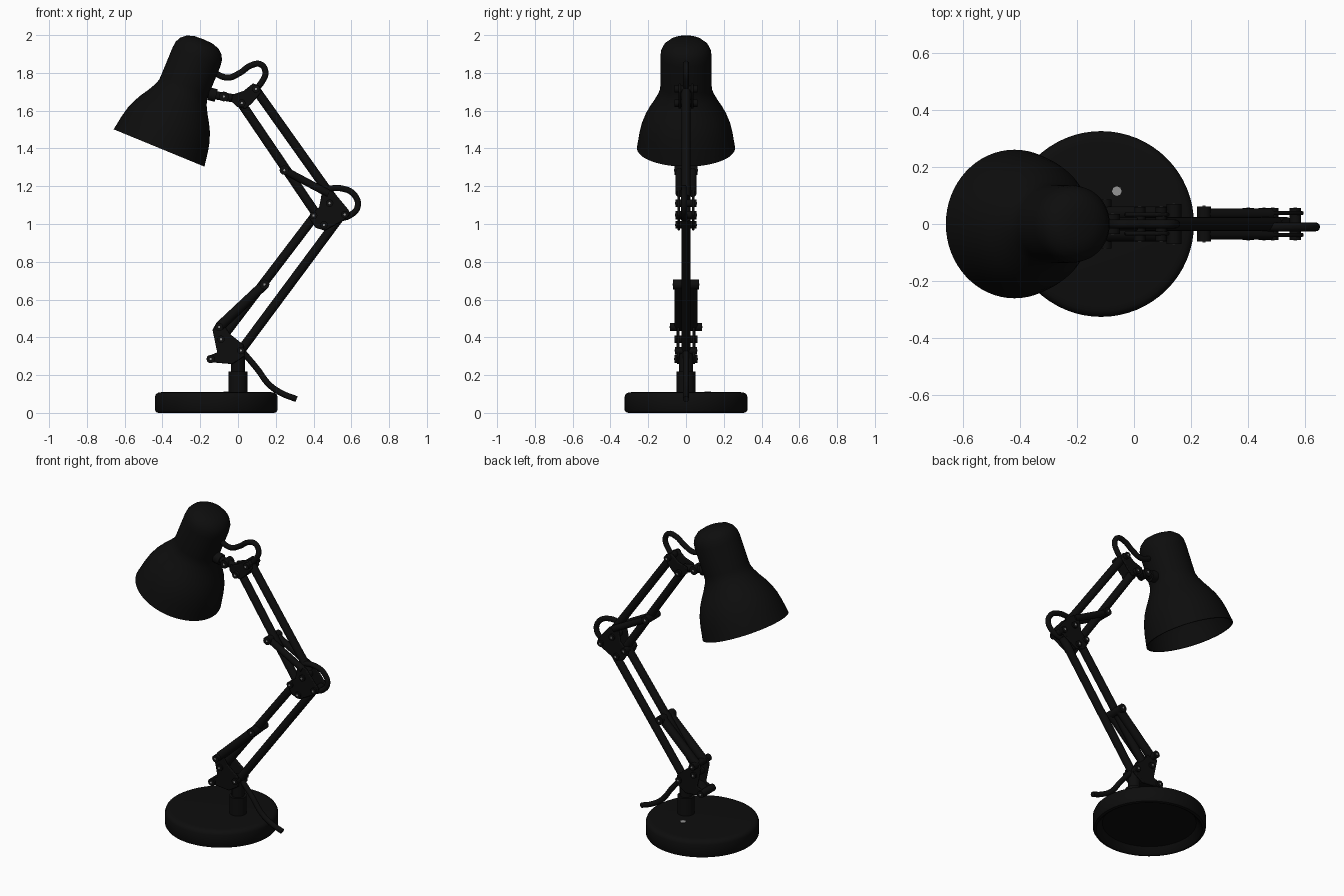
import bpy, bmesh, math
from mathutils import Vector

cube = bpy.data.objects.get("Cube")
if cube:
    bpy.data.objects.remove(cube, do_unlink=True)


def material(name, value):
    m = bpy.data.materials.new(name)
    m.use_nodes = True
    colour = (value, value, value, 1)
    m.diffuse_color = colour
    m.node_tree.nodes["Principled BSDF"].inputs["Base Color"].default_value = colour
    return m


BLACK = material("satin black", 0.004)
STEEL = material("screw grey", 0.3)


def finish(obj, mat, angle=40):
    obj.data.materials.append(mat)
    bpy.ops.object.select_all(action='DESELECT')
    obj.select_set(True)
    bpy.context.view_layer.objects.active = obj
    bpy.ops.object.shade_smooth_by_angle(angle=math.radians(angle))
    return obj


def from_bmesh(name, bm, mat=BLACK):
    bmesh.ops.recalc_face_normals(bm, faces=bm.faces)
    mesh = bpy.data.meshes.new(name)
    bm.to_mesh(mesh)
    bm.free()
    obj = bpy.data.objects.new(name, mesh)
    bpy.context.collection.objects.link(obj)
    return finish(obj, mat)


def lathe(name, profile, location, tilt=0, steps=64):
    bm = bmesh.new()
    verts = [bm.verts.new((r, 0, z)) for r, z in profile]
    edges = [bm.edges.new(pair) for pair in zip(verts, verts[1:])]
    bmesh.ops.spin(bm, geom=verts + edges, axis=(0, 0, 1), cent=(0, 0, 0),
                   angle=math.tau, steps=steps, use_duplicate=False)
    bmesh.ops.remove_doubles(bm, verts=bm.verts, dist=0.0005)
    obj = from_bmesh(name, bm)
    obj.location = location
    obj.rotation_euler.y = tilt
    return obj


def tube(name, a, b, radius, mat=BLACK, sides=20):
    a, b = Vector(a), Vector(b)
    bpy.ops.mesh.primitive_cylinder_add(vertices=sides, radius=radius,
                                        depth=(b - a).length, location=(a + b) / 2)
    obj = bpy.context.object
    obj.name = name
    obj.rotation_euler = (b - a).to_track_quat('Z', 'Y').to_euler()
    return finish(obj, mat)


def rod(name, a, b, radius=0.024, y=0):
    return tube(name, (a[0], y, a[1]), (b[0], y, b[1]), radius)


def plate(name, outline, y, thick):
    # Flat bracket cut from an outline in the x-z plane
    bm = bmesh.new()
    face = bm.faces.new([bm.verts.new((x, y - thick / 2, z)) for x, z in outline])
    out = bmesh.ops.extrude_face_region(bm, geom=[face])
    moved = [v for v in out["geom"] if isinstance(v, bmesh.types.BMVert)]
    bmesh.ops.translate(bm, verts=moved, vec=(0, thick, 0))
    obj = from_bmesh(name, bm)
    bev = obj.modifiers.new("edge", 'BEVEL')
    bev.width, bev.segments = 0.005, 2


def bracket(name, outline, gap):
    for side, s in (("left", 1), ("right", -1)):
        plate(f"{name}_{side}", outline, s * gap, 0.014)


def bolt(name, p, half, radius=0.02):
    x, z = p
    tube(name, (x, -half, z), (x, half, z), radius, sides=12)
    for s in (1, -1):
        tube(name + "_screw", (x, s * half, z), (x, s * (half + 0.002), z), 0.006, STEEL, 8)


def cable(name, points, y=0, radius=0.016):
    curve = bpy.data.curves.new(name, 'CURVE')
    curve.dimensions = '3D'
    curve.bevel_depth, curve.bevel_resolution = radius, 4
    curve.use_fill_caps = True
    spline = curve.splines.new('BEZIER')
    spline.bezier_points.add(len(points) - 1)
    for bp, (x, z) in zip(spline.bezier_points, points):
        bp.co = (x, y, z)
        bp.handle_left_type = bp.handle_right_type = 'AUTO'
    obj = bpy.data.objects.new(name, curve)
    bpy.context.collection.objects.link(obj)
    bpy.ops.object.select_all(action='DESELECT')
    obj.select_set(True)
    bpy.context.view_layer.objects.active = obj
    bpy.ops.object.convert(target='MESH')
    finish(bpy.context.object, BLACK)


# Weighted base with hollow underside, small screw plate on top
lathe("base", [(0, 0.05), (0.27, 0.04), (0.295, 0.005), (0.305, 0), (0.318, 0.004),
               (0.325, 0.015), (0.325, 0.085), (0.319, 0.1), (0.305, 0.108),
               (0.285, 0.11), (0, 0.11)], (-0.115, 0, 0))
tube("base_plate", (-0.06, 0.115, 0.108), (-0.06, 0.115, 0.113), 0.017, STEEL, 8)

# Post
tube("post_socket", (0, 0, 0.1), (0, 0, 0.22), 0.05, sides=32)
tube("post", (0, 0, 0.2), (0, 0, 0.34), 0.036, sides=32)

# Lower bracket, arms and spring covers
bracket("lower_bracket", [(-0.165, 0.27), (-0.16, 0.3), (-0.11, 0.32), (-0.135, 0.44),
                          (-0.115, 0.475), (-0.08, 0.475), (-0.045, 0.42), (0.03, 0.36),
                          (0.035, 0.3), (-0.03, 0.258)], 0.042)
plate("lower_block", [(-0.15, 0.275), (-0.1, 0.32), (0.02, 0.33), (-0.03, 0.265)], 0, 0.08)
rod("lower_main_arm", (0.015, 0.33), (0.535, 1.03))
rod("lower_link_arm", (-0.09, 0.39), (0.42, 1.06))
for s in (1, -1):
    rod("lower_spring_cover", (-0.1, 0.455), (0.14, 0.68), 0.026, s * 0.036)
bolt("spring_foot_bolt", (-0.1, 0.455), 0.085, 0.022)
bolt("link_foot_bolt", (-0.09, 0.39), 0.06)
bolt("clamp_bolt", (-0.145, 0.285), 0.062, 0.022)
bolt("main_foot_bolt", (0.015, 0.33), 0.058)
bolt("lower_spring_bolt", (0.14, 0.68), 0.07, 0.026)

# Elbow bracket
bracket("elbow_bracket", [(0.375, 1.035), (0.41, 0.98), (0.46, 0.965), (0.56, 1.02),
                          (0.595, 1.05), (0.585, 1.075), (0.51, 1.165), (0.465, 1.19),
                          (0.445, 1.17), (0.43, 1.09)], 0.038)
for p in ((0.485, 1.11), (0.455, 0.995), (0.565, 1.05), (0.4, 1.045)):
    bolt("elbow_bolt", p, 0.056)

# Upper arms and spring covers
rod("upper_main_arm", (0.095, 1.71), (0.5, 1.14))
rod("upper_link_arm", (0.02, 1.635), (0.43, 1.03))
for s in (1, -1):
    rod("upper_spring_cover", (0.245, 1.285), (0.48, 1.16), 0.02, s * 0.035)
bolt("upper_spring_bolt", (0.245, 1.285), 0.062, 0.025)

# Head bracket and swivel
bracket("head_bracket", [(-0.035, 1.65), (-0.005, 1.62), (0.04, 1.61), (0.075, 1.64),
                         (0.125, 1.70), (0.115, 1.73), (0.08, 1.745), (0.03, 1.705),
                         (-0.03, 1.685)], 0.033)
bolt("head_upper_bolt", (0.095, 1.715), 0.06)
bolt("head_lower_bolt", (0.02, 1.64), 0.06)
rod("swivel_stem", (-0.17, 1.69), (0.01, 1.66), 0.022)
rod("swivel_collar", (-0.155, 1.69), (-0.115, 1.68), 0.034)
bolt("swivel_knob", (-0.075, 1.675), 0.035, 0.026)

# Shade: outer skin from the cap to the rim, then back up inside
outer = [(0, 0.622), (0.05, 0.619), (0.09, 0.607), (0.118, 0.583), (0.132, 0.555),
         (0.136, 0.52), (0.136, 0.36), (0.137, 0.335), (0.147, 0.305), (0.17, 0.262),
         (0.195, 0.222), (0.217, 0.18), (0.235, 0.132), (0.247, 0.08), (0.255, 0.03),
         (0.26, 0)]
inner = [(max(r - 0.01, 0), z - 0.01 if r < 0.13 else z) for r, z in reversed(outer)]
lathe("shade", outer + inner, (-0.418, 0, 1.4025), 0.39)
axis = Vector((math.sin(0.39), 0, math.cos(0.39)))
rim = Vector((-0.418, 0, 1.4025))
tube("bulb_socket", rim + axis * 0.33, rim + axis * 0.6, 0.06, sides=32)

# Cables
cable("head_cable", [(-0.13, 1.80), (-0.05, 1.775), (0.01, 1.8), (0.07, 1.84),
                     (0.12, 1.845), (0.145, 1.805), (0.125, 1.75), (0.09, 1.71)])
cable("elbow_cable", [(0.44, 1.18), (0.55, 1.188), (0.615, 1.155), (0.634, 1.095),
                      (0.6, 1.05), (0.53, 1.025)], -0.01)
cable("mains_cable", [(0.02, 0.33), (0.1, 0.235), (0.17, 0.145), (0.24, 0.1), (0.31, 0.073)])
